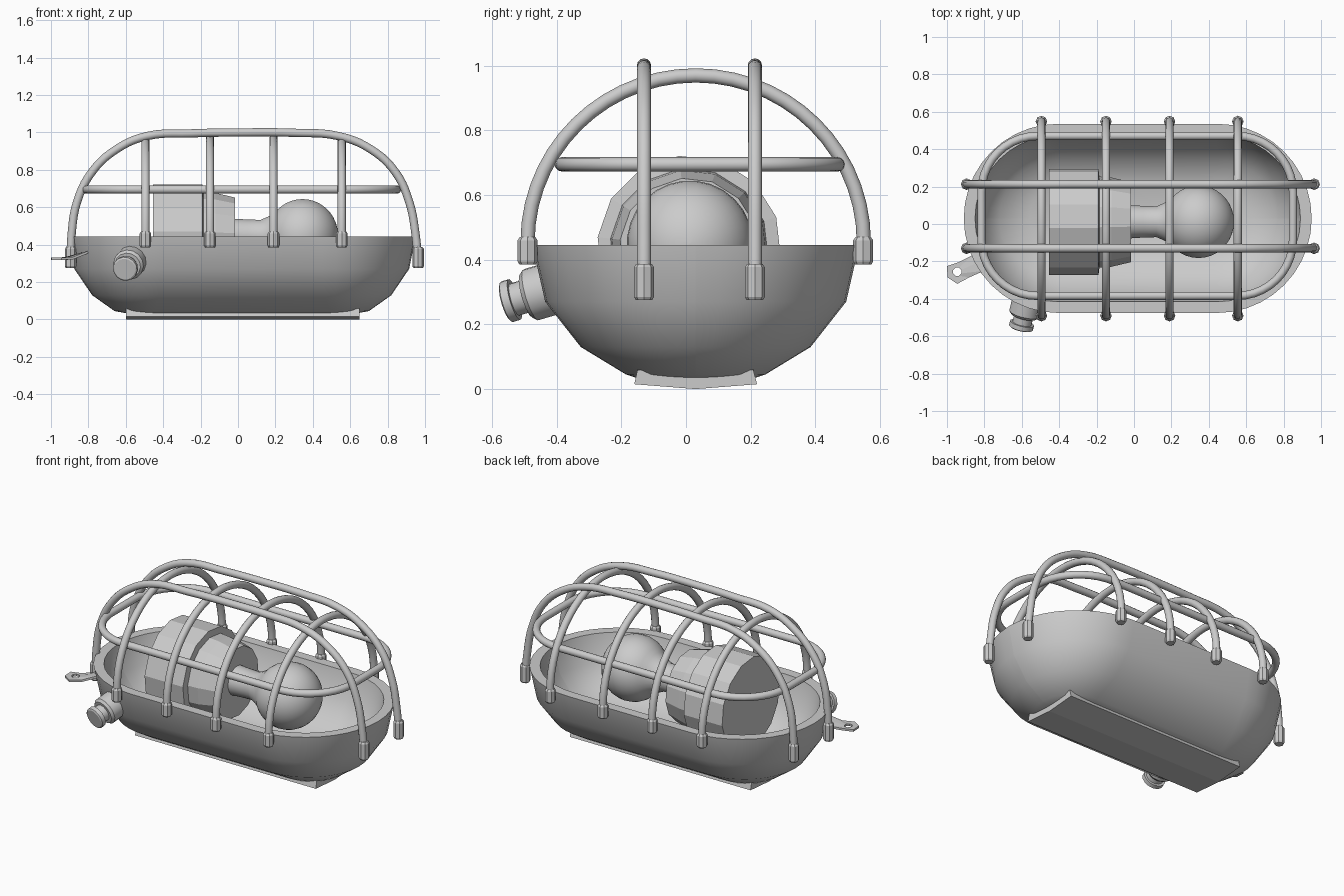
import bpy, bmesh
from math import sin, cos, pi, radians
from mathutils import Vector

if "Cube" in bpy.data.objects:
    bpy.data.objects.remove(bpy.data.objects["Cube"])


def select(ob):
    bpy.ops.object.select_all(action='DESELECT')
    ob.select_set(True)
    bpy.context.view_layer.objects.active = ob


def smooth(ob, deg):
    select(ob)
    bpy.ops.object.shade_smooth_by_angle(angle=radians(deg))


def mesh_from(name, verts, faces, deg=0):
    me = bpy.data.meshes.new(name)
    me.from_pydata([tuple(v) for v in verts], [], faces)
    bm = bmesh.new()
    bm.from_mesh(me)
    bmesh.ops.recalc_face_normals(bm, faces=bm.faces)
    bm.to_mesh(me)
    bm.free()
    ob = bpy.data.objects.new(name, me)
    bpy.context.collection.objects.link(ob)
    if deg:
        smooth(ob, deg)
    return ob


def loft(name, rings, deg=0):
    """Skin a list of equal-length rings and close both ends."""
    n = len(rings[0])
    verts = [v for r in rings for v in r]
    faces = [(i * n + j, i * n + (j + 1) % n, (i + 1) * n + (j + 1) % n, (i + 1) * n + j)
             for i in range(len(rings) - 1) for j in range(n)]
    faces += [tuple(range(n)), tuple(range(len(verts) - n, len(verts)))]
    return mesh_from(name, verts, faces, deg)


def lathe(name, origin, axis, profile, n, deg=0):
    """Turned part: profile is (distance along axis, radius)."""
    o, d = Vector(origin), Vector(axis).normalized()
    u = d.orthogonal().normalized()
    w = d.cross(u)
    return loft(name, [[o + d * t + (u * cos(2 * pi * k / n) + w * sin(2 * pi * k / n)) * r
                        for k in range(n)] for t, r in profile], deg)


def rounded(hx, hy, z, c, r=None, seg=10):
    """Rounded rectangle (a stadium when r equals hy)."""
    r = r or hy
    pts = []
    for q, (sx, sy) in enumerate([(1, 1), (-1, 1), (-1, -1), (1, -1)]):
        for k in range(seg + 1):
            a = q * pi / 2 + k / seg * pi / 2
            pts.append(Vector((c[0] + sx * (hx - r) + r * cos(a),
                               c[1] + sy * (hy - r + 0.0005) + r * sin(a), z)))
    return pts


def tube(name, pts, rad=0.022, kind='POLY', cyclic=False):
    cu = bpy.data.curves.new(name, 'CURVE')
    cu.dimensions = '3D'
    cu.bevel_depth, cu.bevel_resolution, cu.resolution_u = rad, 4, 5
    cu.use_fill_caps = True
    sp = cu.splines.new(kind)
    items = sp.bezier_points if kind == 'BEZIER' else sp.points
    items.add(len(pts) - 1)
    for b, p in zip(items, pts):
        if kind == 'BEZIER':
            b.co = p
            b.handle_left_type = b.handle_right_type = 'AUTO'
        else:
            b.co = (*p, 1)
    sp.use_cyclic_u = cyclic
    ob = bpy.data.objects.new(name, cu)
    bpy.context.collection.objects.link(ob)
    select(ob)
    bpy.ops.object.convert(target='MESH')
    smooth(bpy.context.object, 40)


def foot(name, x, y, z0, z1):
    lathe(name, (x, y, z0), (0, 0, 1),
          [(0, 0.025), (0.01, 0.031), (z1 - z0 - 0.01, 0.031), (z1 - z0, 0.024)], 8)


# housing: hollow stadium bowl, outside then inside
C = (0.02, 0.03)
bowl = [(0.60, 0.17, 0.03), (0.68, 0.215, 0.045), (0.80, 0.355, 0.13), (0.895, 0.465, 0.27),
        (0.93, 0.505, 0.445), (0.87, 0.445, 0.445), (0.83, 0.41, 0.28),
        (0.74, 0.31, 0.165), (0.58, 0.19, 0.10)]
loft("housing", [rounded(hx, hy, z, C) for hx, hy, z in bowl], 40)

# mounting plate: shallow V section along x
sec = [(-0.16, 0.015), (0.03, 0.0), (0.22, 0.015), (0.208, 0.06), (0.03, 0.035), (-0.15, 0.06)]
loft("mounting_plate", [[(x, y, z) for y, z in sec] for x in (-0.60, 0.65)])

# long guard bars with feet
path = [(-0.895, 0.29), (-0.89, 0.45), (-0.86, 0.63), (-0.78, 0.79), (-0.65, 0.91), (-0.49, 0.98),
        (-0.25, 0.995), (0.02, 1.0), (0.3, 0.998), (0.54, 0.98), (0.71, 0.91), (0.84, 0.79),
        (0.915, 0.63), (0.95, 0.45), (0.965, 0.29)]
for i, y in enumerate((-0.13, 0.213)):
    tube(f"long_bar_{i}", [(x, y, z) for x, z in path], kind='BEZIER')
    for x in (-0.895, 0.963):
        foot(f"long_bar_foot_{i}", x, y, 0.275, 0.387)

# cross guard bars with feet
for i, x in enumerate((-0.495, -0.15, 0.19, 0.555)):
    arc = [(x, 0.03 - 0.52 * cos(pi * k / 28), 0.455 + 0.515 * sin(pi * k / 28)) for k in range(29)]
    tube(f"cross_bar_{i}", [(x, -0.49, 0.40)] + arc + [(x, 0.55, 0.40)])
    for y in (-0.49, 0.548):
        foot(f"cross_bar_foot_{i}", x, y, 0.385, 0.47)

# horizontal guard ring
tube("guard_ring", rounded(0.833, 0.427, 0.695, (0.017, 0.043), 0.30), cyclic=True)

# lamp holder and bulb
lathe("lamp_holder", (0, 0.01, 0.438), (1, 0, 0),
      [(-0.455, 0.285), (-0.19, 0.285), (-0.185, 0.245), (-0.12, 0.24), (-0.015, 0.215)], 14)
ball = [(0.345 + 0.19 * cos(a), max(0.195 * sin(a), 0.002))
        for a in [radians(140 - 10 * k) for k in range(15)]]
lathe("bulb", (0, 0.012, 0.45), (1, 0, 0),
      [(-0.03, 0.09), (0.05, 0.085), (0.12, 0.083), (0.16, 0.1)] + ball, 28, 50)

# cable gland
lathe("cable_gland", (-0.565, -0.39, 0.318), (-0.22, -0.92, -0.27),
      [(0, 0.083), (0.095, 0.083), (0.11, 0.07), (0.11, 0.052), (0.15, 0.052), (0.15, 0.066),
       (0.175, 0.066), (0.18, 0.058)], 14, 30)

# fixing tab with a screw hole, bridged ring of matching outline points
outer = [(-0.80, -0.19), (-0.86, -0.165), (-0.94, -0.205), (-1.0, -0.225), (-0.997, -0.285),
         (-0.945, -0.32), (-0.88, -0.285), (-0.80, -0.25)]
hole = [(-0.945 + 0.024 * cos(pi / 8 + k * pi / 4), -0.255 + 0.024 * sin(pi / 8 + k * pi / 4))
        for k in range(8)]
verts = [(x, y, z + max(0, x + 0.89) * 0.4) for z in (0.318, 0.331) for ring in (outer, hole) for x, y in ring]
faces = []
for j in range(8):
    k = (j + 1) % 8
    faces += [(j, k, 8 + k, 8 + j), (16 + j, 16 + k, 24 + k, 24 + j),
              (j, k, 16 + k, 16 + j), (8 + j, 8 + k, 24 + k, 24 + j)]
mesh_from("fixing_tab", verts, faces)
